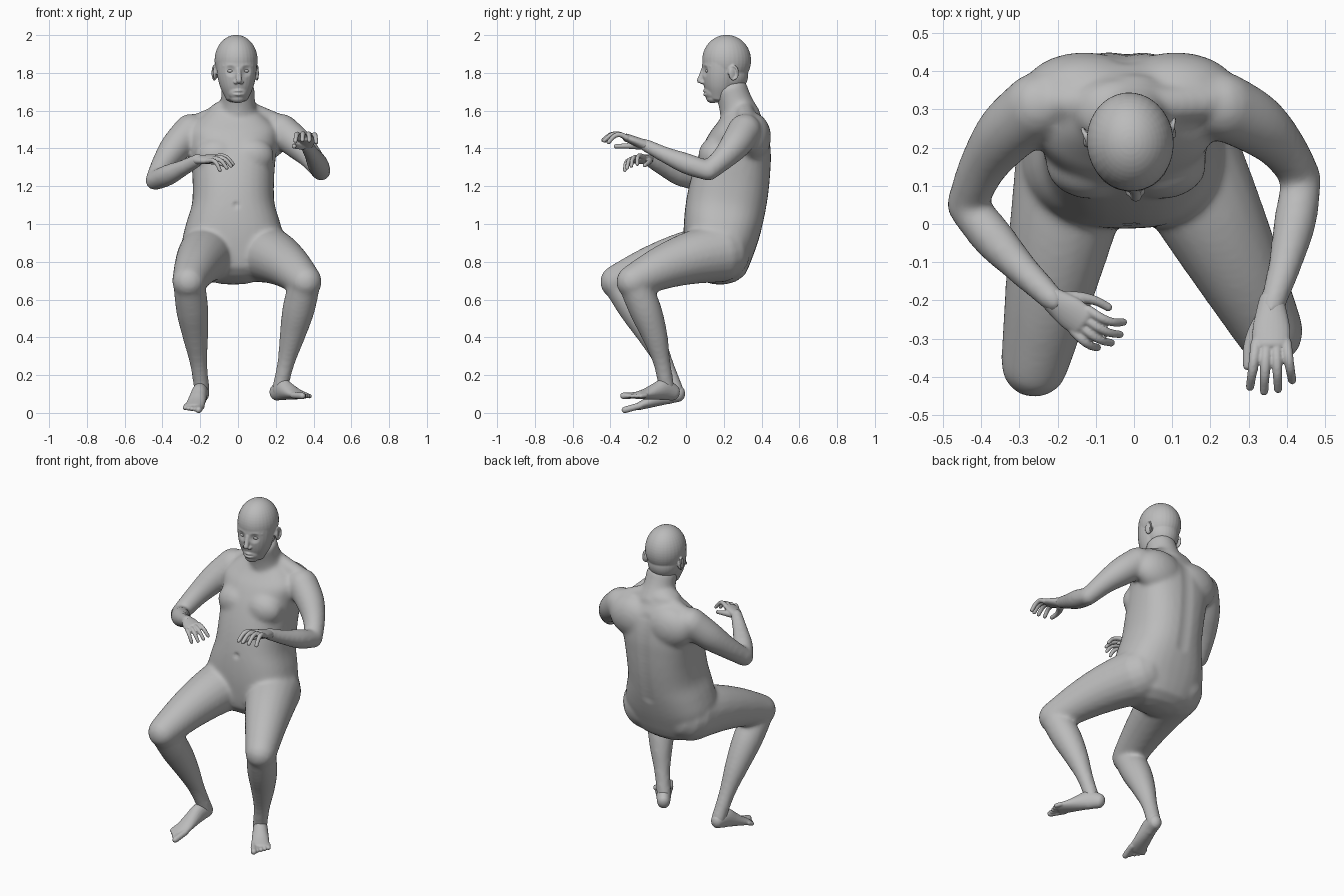
import bpy, bmesh
from math import sin, cos, pi, radians, copysign
from mathutils import Vector, Matrix

if "Cube" in bpy.data.objects:
    bpy.data.objects.remove(bpy.data.objects["Cube"])

grey = bpy.data.materials.new("plain_grey")
grey.use_nodes = True
colour = (0.5, 0.5, 0.5, 1)
grey.diffuse_color = colour
grey.node_tree.nodes["Principled BSDF"].inputs["Base Color"].default_value = colour

across, depth_axis, upward = Vector((1, 0, 0)), Vector((0, 1, 0)), Vector((0, 0, 1))
sides = {"right": -1, "left": 1}


def spline(points, steps=5):
    """Smooth curve through points that carry position and radii."""
    out = []
    final = len(points) - 1
    for i in range(final):
        before, start, end, after = (points[max(0, min(final, i + k))] for k in (-1, 0, 1, 2))
        for step in range(steps):
            t = step / steps
            out.append([b + t * ((c - a) + t * ((2*a - 5*b + 4*c - d) + t * (3*b - a - 3*c + d))) / 2
                        for a, b, c, d in zip(before, start, end, after)])
    return out + [list(points[-1])]


def tube(bm, points, ref=upward, matrix=None, cap=1.0, power=2.0, segments=20):
    """Round-ended loft; a point is x, y, z, half width and optional half depth along ref."""
    path = spline([tuple(p) if len(p) == 5 else (*p, p[3]) for p in points])
    centres = [Vector(p[:3]) for p in path]
    final = len(centres) - 1
    sections = []
    for i, centre in enumerate(centres):
        tangent = (centres[min(i + 1, final)] - centres[max(i - 1, 0)]).normalized()
        sections.append((centre, path[i][3], path[i][4], tangent))

    def rounded_end(section, direction):
        centre, a, b, tangent = section
        return [(centre + tangent * direction * cap * min(a, b) * sin(u), a * cos(u), b * cos(u), tangent)
                for u in map(radians, (25, 50, 70, 85))]

    sections = rounded_end(sections[0], -1)[::-1] + sections + rounded_end(sections[-1], 1)
    loops = []
    for centre, a, b, tangent in sections:
        side = tangent.cross(ref).normalized()
        up = side.cross(tangent)
        loop = []
        for k in range(segments):
            u, w = cos(2 * pi * k / segments), sin(2 * pi * k / segments)
            p = (centre + side * a * copysign(abs(u) ** (2 / power), u)
                 + up * b * copysign(abs(w) ** (2 / power), w))
            loop.append(bm.verts.new(matrix @ p if matrix else p))
        loops.append(loop)
    for low, high in zip(loops, loops[1:]):
        for k in range(segments):
            bm.faces.new((low[k], low[k - 1], high[k - 1], high[k]))
    bm.faces.new(loops[0])
    bm.faces.new(loops[-1][::-1])


def limb(bm, start, end, radii, bow=(0, 0, 0), **options):
    """Tube from joint to joint with evenly spaced radii, bowed in the middle."""
    points = []
    for k, radius in enumerate(radii):
        t = k / (len(radii) - 1)
        points.append((*(Vector(start).lerp(Vector(end), t) + Vector(bow) * sin(pi * t)), radius))
    tube(bm, points, **options)


def ball(bm, centre, radii, turn=0.0):
    matrix = Matrix.Translation(centre) @ Matrix.Rotation(turn, 4, "Z") @ Matrix.Diagonal((*radii, 1))
    bmesh.ops.create_uvsphere(bm, u_segments=32, v_segments=24, radius=1, matrix=matrix)


def finish(name, bm, voxel=0.0, smooth=4):
    """Make the object; with a voxel size, blend its shapes into one smooth skin."""
    bmesh.ops.recalc_face_normals(bm, faces=bm.faces)
    mesh = bpy.data.meshes.new(name)
    bm.to_mesh(mesh)
    bm.free()
    obj = bpy.data.objects.new(name, mesh)
    bpy.context.collection.objects.link(obj)
    if voxel:
        remesh = obj.modifiers.new("skin", "REMESH")
        remesh.mode, remesh.voxel_size = "VOXEL", voxel
        soften = obj.modifiers.new("soften", "SMOOTH")
        soften.factor, soften.iterations = 0.5, smooth
        bpy.context.view_layer.update()
        depsgraph = bpy.context.evaluated_depsgraph_get()
        mesh = bpy.data.meshes.new_from_object(obj.evaluated_get(depsgraph))
        obj.modifiers.clear()
        obj.data = mesh
    mesh.materials.clear()
    mesh.materials.append(grey)
    mesh.polygons.foreach_set("use_smooth", [True] * len(mesh.polygons))
    return obj


def dent(obj, centres, radius, depth):
    """Press soft hollows into a skin."""
    centres = [Vector(c) for c in centres]
    normals = [v.normal.copy() for v in obj.data.vertices]
    for vertex, normal in zip(obj.data.vertices, normals):
        distance = min((vertex.co - c).length for c in centres) / radius
        if distance < 2:
            vertex.co -= normal * depth * (1 - distance * distance / 4) ** 2


def frame(origin, forward, up, scale=1.0):
    forward = Vector(forward).normalized()
    side = forward.cross(Vector(up)).normalized()
    turn = Matrix((side, forward, side.cross(forward))).transposed().to_4x4()
    return Matrix.Translation(origin) @ turn @ Matrix.Scale(scale, 4)


# Pose: the joints of each side
joints = {
    "right": dict(shoulder=(-0.25, 0.31, 1.495), elbow=(-0.44, 0.05, 1.23), wrist=(-0.21, -0.2, 1.34),
                  hip=(-0.15, 0.18, 0.85), knee=(-0.26, -0.365, 0.695), ankle=(-0.19, -0.05, 0.11)),
    "left": dict(shoulder=(0.23, 0.31, 1.495), elbow=(0.44, 0.12, 1.28), wrist=(0.36, -0.22, 1.42),
                 hip=(0.12, 0.18, 0.85), knee=(0.355, -0.28, 0.695), ankle=(0.22, -0.1, 0.12))}


# Torso outline seen from the side
def belly_line(z):
    return 0.5 * (z - 0.93) ** 2 - 0.015


def back_line(z):
    return 0.455 - 0.33 * (z - 1.4) ** 2 - 1.5 * max(0, z - 1.4) ** 2


# Torso, neck and limbs
body = bmesh.new()
torso = []
for k, half_width in enumerate((0.24, 0.27, 0.25, 0.22, 0.215, 0.22, 0.23, 0.235, 0.13)):
    z = 0.8 + k / 10
    front, back = belly_line(z), back_line(z)
    torso.append((-0.025, (front + back) / 2, z, half_width, (back - front) / 2))
tube(body, torso, ref=depth_axis, cap=0.7, power=2.4, segments=32)
limb(body, (0, 0.29, 1.56), (0, 0.235, 1.72), (0.11, 0.092, 0.088), cap=0.4)
for name, s in sides.items():
    j = joints[name]
    # Breast, shoulder blade and the slope from neck to shoulder
    ball(body, (s * 0.09 - 0.02, 0.155, 1.36), (0.12, 0.09, 0.1))
    ball(body, (s * 0.12 - 0.01, 0.35, 1.46), (0.16, 0.1, 0.13))
    limb(body, (s * 0.06, 0.31, 1.6), (s * 0.2, 0.32, 1.54), (0.05, 0.05))
    limb(body, j["shoulder"], j["elbow"], (0.09, 0.082, 0.064, 0.052), bow=(s * 0.02, 0.02, 0))
    limb(body, j["elbow"], j["wrist"], (0.052, 0.056, 0.044, 0.034), bow=(s * 0.01, 0, -0.01))
    limb(body, j["hip"], j["knee"], (0.16, 0.14, 0.116, 0.09), bow=(0, 0, 0.025))
    limb(body, j["knee"], j["ankle"], (0.083, 0.086, 0.068, 0.046, 0.042), bow=(0, 0.025, 0))
skin = finish("body", body, 0.012, smooth=10)
spine = [1 + k / 50 for k in range(26)]
dent(skin, [(-0.02, back_line(z), z) for z in spine], 0.025, 0.006)
dent(skin, [(-0.01, belly_line(1.1), 1.1)], 0.012, 0.01)


def foot(name, origin, forward):
    bm, s = bmesh.new(), sides[name]
    matrix = frame(origin, forward, upward, 1.05)
    tube(bm, [(0, 0.04 + 0.055 * k, h, 0.036 + 0.004 * k, h)
              for k, h in enumerate((0.042, 0.054, 0.042, 0.028, 0.018))], matrix=matrix, cap=0.9)
    for toe in range(5):
        x, radius = s * (0.036 - 0.02 * toe), 0.012 if toe else 0.017
        limb(bm, (x, 0.24, 0.02), (x, 0.32 - 0.013 * toe, 0.014), (radius, radius),
             matrix=matrix, segments=12)
    finish(name + "_foot", bm, 0.005)


foot("right", (-0.18, 0.01, 0.066), (-0.2, -1, -0.2))
foot("left", (0.18, -0.035, 0.062), (0.7, -1, 0.05))


def hand(name, forward, up, scale):
    bm, s = bmesh.new(), sides[name]
    matrix = frame(joints[name]["wrist"], forward, up, scale)
    tube(bm, [(0, 0.035 * k - 0.02, 0, width, 0.023 - 0.002 * k)
              for k, width in enumerate((0.026, 0.034, 0.04, 0.039))], matrix=matrix, cap=0.7)
    # Fingers from the index outwards, then the thumb
    for finger, reach in enumerate((0.075, 0.085, 0.08, 0.06)):
        x = s * (0.032 - 0.021 * finger)
        limb(bm, (x, 0.08, 0), (x * 1.4, 0.085 + reach, -0.045), (0.012, 0.011, 0.01, 0.009),
             bow=(0, 0.01, 0.02), matrix=matrix, segments=12)
    limb(bm, (s * 0.015, 0.015, -0.01), (s * 0.05, 0.11, -0.05), (0.018, 0.014, 0.011, 0.01),
         bow=(s * 0.012, 0, 0), matrix=matrix, segments=12)
    finish(name + "_hand", bm, 0.004, smooth=3)


hand("right", (0.8, -0.6, 0.05), (-0.1, -0.3, 0.9), 1.12)
hand("left", (0, -0.9, 0.35), (0, 0.3, 0.9), 1.25)

# Head: skull, jaw, muzzle, chin, nose and lips, built straight and then turned
head = bmesh.new()
ball(head, (0, 0.215, 1.866), (0.114, 0.13, 0.135))
ball(head, (0, 0.23, 1.79), (0.095, 0.1, 0.1))
tube(head, [(0, 0.195 - 0.005 * k, 1.87 - k / 20, radius)
            for k, radius in enumerate((0.107, 0.106, 0.1, 0.086, 0.062))],
     ref=depth_axis, cap=0.45, segments=28)
ball(head, (0, 0.145, 1.7), (0.055, 0.05, 0.05))
ball(head, (0, 0.14, 1.667), (0.04, 0.034, 0.028))
limb(head, (0, 0.094, 1.82), (0, 0.073, 1.76), (0.014, 0.014, 0.016))
for z in (1.704, 1.686):
    limb(head, (-0.024, 0.106, z), (0.024, 0.106, z), (0.005, 0.008, 0.005), bow=(0, -0.009, 0))
for s in sides.values():
    # Nostril, brow, and an ear plate with its curled rim
    ball(head, (s * 0.015, 0.086, 1.75), (0.012, 0.014, 0.01))
    limb(head, (s * 0.015, 0.094, 1.835), (s * 0.075, 0.125, 1.835), (0.009, 0.01, 0.008),
         bow=(0, -0.005, 0.005))
    ball(head, (s * 0.11, 0.236, 1.797), (0.01, 0.024, 0.036), turn=s * 0.35)
    rim = [pi * k / 4 for k in range(7)]
    tube(head, [(s * (0.114 - 0.007 * cos(u)), 0.238 - 0.024 * cos(u), 1.8 + 0.036 * sin(u), 0.006)
                for u in rim], ref=across, segments=12)
face = finish("head", head, 0.004, smooth=6)
dent(face, [(s * 0.042, 0.093, 1.81) for s in sides.values()], 0.018, 0.01)
dent(face, [(k / 250, 0.09 + k * k / 2500, 1.695) for k in range(-6, 7)], 0.004, 0.003)
turn = (Matrix.Translation((-0.01, 0.215, 0)) @ Matrix.Rotation(radians(6), 4, "Z")
        @ Matrix.Translation((0, -0.215, 0)))
face.data.transform(turn)
for name, s in sides.items():
    eye = bmesh.new()
    ball(eye, (s * 0.042, 0.113, 1.81), (0.018, 0.015, 0.01), turn=s * 0.3)
    finish(name + "_eye", eye).data.transform(turn)
